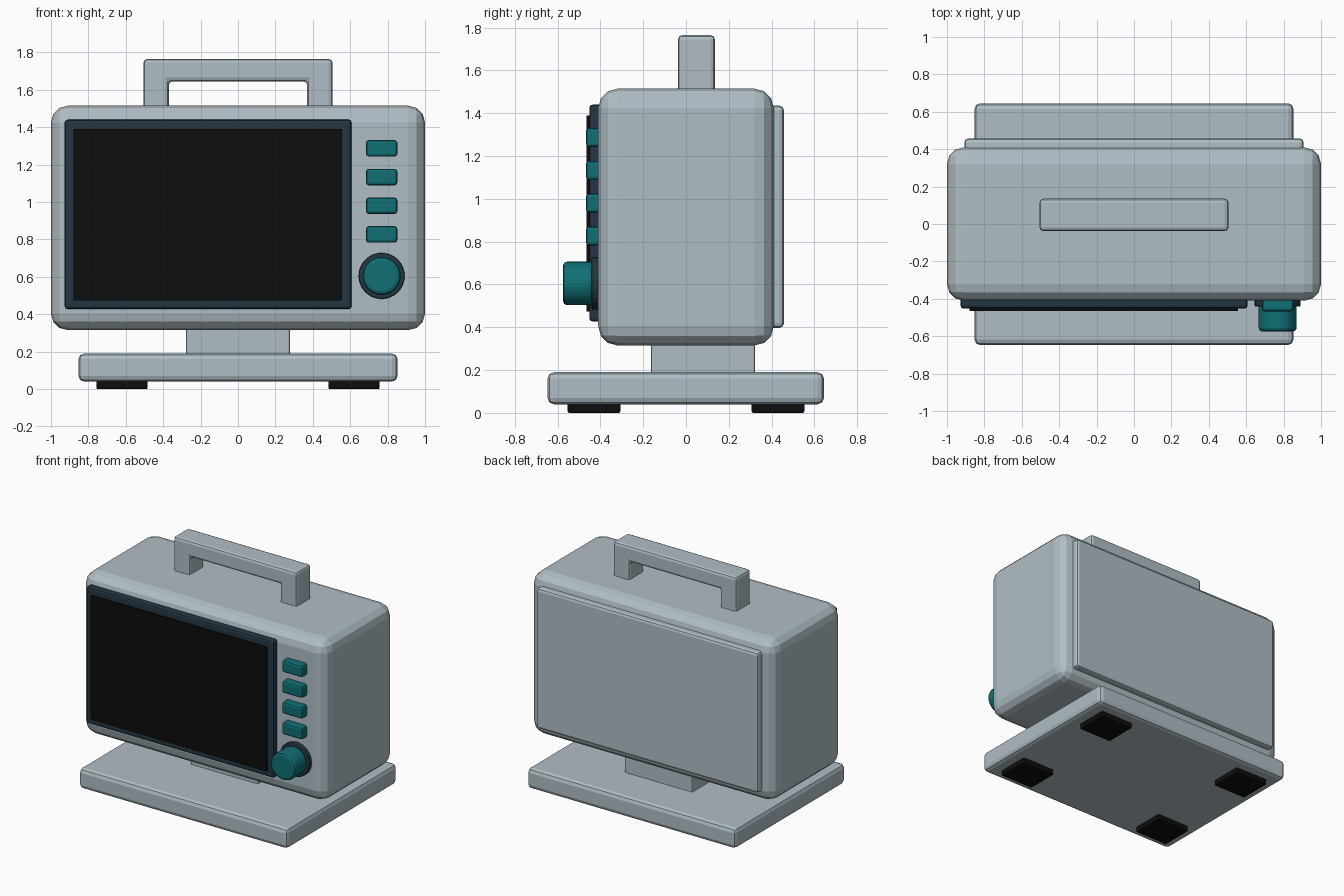
import bpy, bmesh, math
from mathutils import Matrix, Vector

if "Cube" in bpy.data.objects:
    bpy.data.objects.remove(bpy.data.objects["Cube"])


def material(name, rgb):
    m = bpy.data.materials.new(name)
    m.diffuse_color = (*rgb, 1)
    m.use_nodes = True
    m.node_tree.nodes["Principled BSDF"].inputs["Base Color"].default_value = m.diffuse_color
    return m


GREY = material("pale blue grey", (0.434, 0.515, 0.558))
NAVY = material("dark navy", (0.017, 0.037, 0.054))
TEAL = material("teal", (0.005, 0.16, 0.178))
BLACK = material("black", (0.004, 0.004, 0.004))


def finish(name, bm, mat, bevel, segments):
    bmesh.ops.recalc_face_normals(bm, faces=bm.faces)
    me = bpy.data.meshes.new(name)
    bm.to_mesh(me)
    bm.free()
    me.materials.append(mat)
    ob = bpy.data.objects.new(name, me)
    bpy.context.collection.objects.link(ob)
    if bevel:
        mod = ob.modifiers.new("rounded edges", 'BEVEL')
        mod.width = bevel
        mod.segments = segments
        mod.limit_method = 'ANGLE'
        mod.angle_limit = math.radians(40)
    return ob


def box(name, x, y, z, mat, bevel=0.0, segments=2):
    """Box from (min, max) ranges on each axis."""
    bm = bmesh.new()
    bmesh.ops.create_cube(bm, size=1)
    lo, hi = Vector((x[0], y[0], z[0])), Vector((x[1], y[1], z[1]))
    bmesh.ops.scale(bm, vec=hi - lo, verts=bm.verts)
    bmesh.ops.translate(bm, vec=(lo + hi) / 2, verts=bm.verts)
    return finish(name, bm, mat, bevel, segments)


def disc(name, x, z, radius, y, mat, bevel):
    """Cylinder pointing along y."""
    bm = bmesh.new()
    turn = Matrix.Translation((x, (y[0] + y[1]) / 2, z)) @ Matrix.Rotation(math.pi / 2, 4, 'X')
    bmesh.ops.create_cone(bm, cap_ends=True, segments=32, radius1=radius,
                          radius2=radius, depth=y[1] - y[0], matrix=turn)
    ob = finish(name, bm, mat, bevel, 2)
    return ob


# Housing and rear cover
box("housing", (-1, 1), (-0.41, 0.41), (0.315, 1.515), GREY, 0.09, 3)
box("rear_cover", (-0.907, 0.907), (0.38, 0.457), (0.397, 1.435), GREY, 0.02)

# Screen
box("screen_bezel", (-0.927, 0.607), (-0.452, -0.38), (0.428, 1.44), NAVY, 0.015)
box("screen", (-0.88, 0.557), (-0.465, -0.44), (0.473, 1.39), BLACK)

# Control buttons
for i in range(4):
    z = 1.287 - i * 0.1535
    box(f"button_{i + 1}", (0.684, 0.852), (-0.468, -0.39), (z - 0.044, z + 0.044), TEAL, 0.015)

# Control dial
disc("dial_ring", 0.768, 0.605, 0.123, (-0.442, -0.39), NAVY, 0.008)
disc("dial", 0.768, 0.605, 0.102, (-0.575, -0.43), TEAL, 0.02)

# Carry handle: arch profile pushed through its depth
bm = bmesh.new()
half = [(0.507, 1.48), (0.507, 1.765), (0.37, 1.64), (0.37, 1.48)]
profile = [(-0.505, 1.48), (-0.505, 1.765), (0.505, 1.765), (0.505, 1.48),
           (0.37, 1.48), (0.37, 1.645), (-0.37, 1.645), (-0.37, 1.48)]
face = bm.faces.new([bm.verts.new((x, -0.038, z)) for x, z in profile])
ext = bmesh.ops.extrude_face_region(bm, geom=[face])
bmesh.ops.translate(bm, vec=(0, 0.173, 0),
                    verts=[v for v in ext["geom"] if isinstance(v, bmesh.types.BMVert)])
finish("carry_handle", bm, GREY, 0.02, 2)

# Stand
box("stand_neck", (-0.277, 0.277), (-0.163, 0.322), (0.15, 0.36), GREY, 0.01)
box("stand_base", (-0.853, 0.853), (-0.647, 0.645), (0.04, 0.19), GREY, 0.03)

# Rubber feet
for sx, side in ((-1, "left"), (1, "right")):
    for sy, end in ((-1, "front"), (1, "back")):
        box(f"foot_{end}_{side}", sorted((sx * 0.483, sx * 0.757)),
            sorted((sy * 0.307, sy * 0.553)), (0.0, 0.06), BLACK, 0.008)
